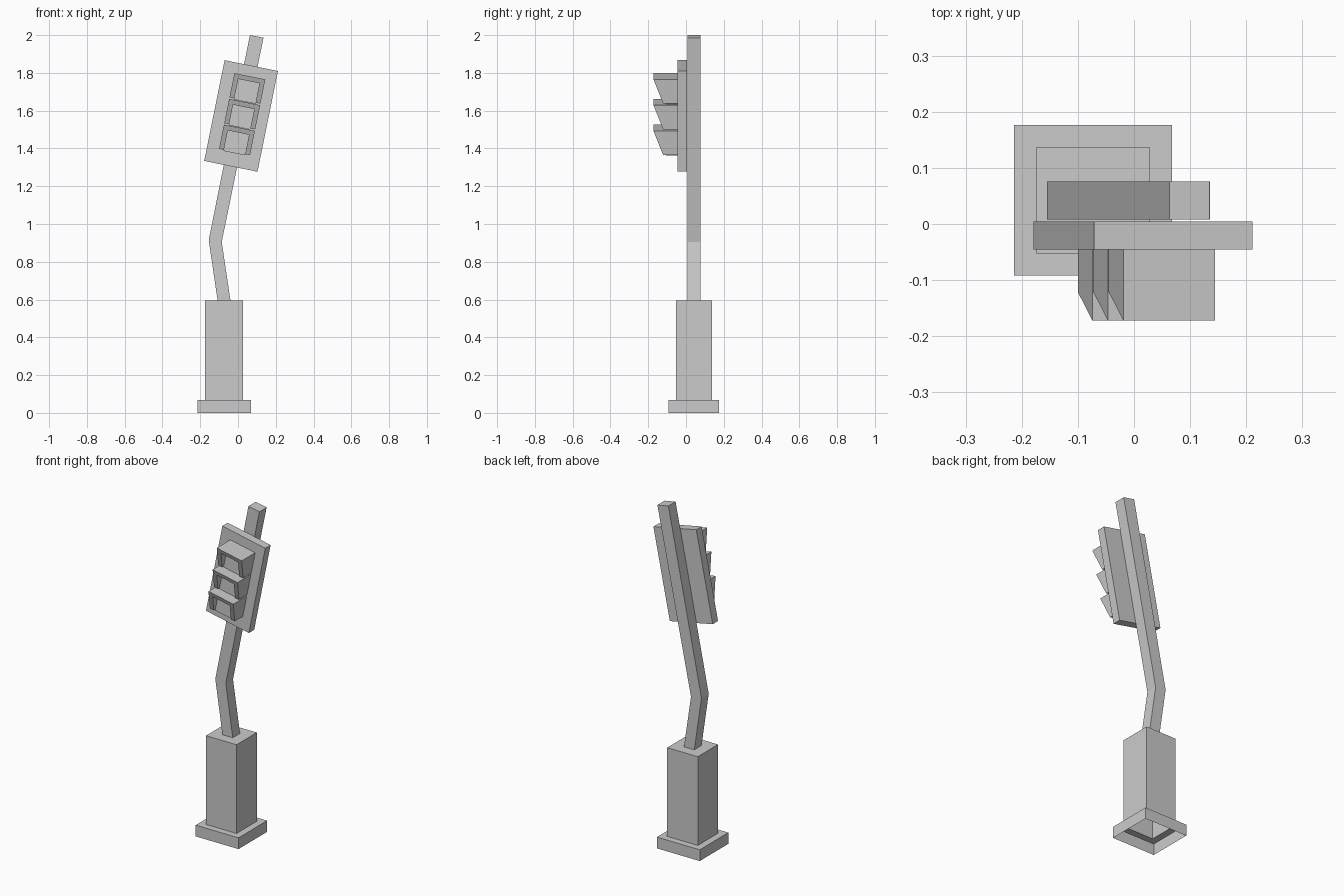
import bpy, bmesh, math

if "Cube" in bpy.data.objects:
    bpy.data.objects.remove(bpy.data.objects["Cube"])

TILT = math.radians(11.45)
C, S = math.cos(TILT), math.sin(TILT)


def finish(name, bm):
    bmesh.ops.recalc_face_normals(bm, faces=bm.faces)
    me = bpy.data.meshes.new(name)
    bm.to_mesh(me)
    bm.free()
    ob = bpy.data.objects.new(name, me)
    bpy.context.collection.objects.link(ob)
    return ob


def prism(name, pts, front, back):
    """Closed solid from an x-z outline; front is one y, or a y for each point."""
    if not isinstance(front, list):
        front = [front] * len(pts)
    bm = bmesh.new()
    f = [bm.verts.new((x, y, z)) for (x, z), y in zip(pts, front)]
    b = [bm.verts.new((x, back, z)) for x, z in pts]
    bm.faces.new(f)
    bm.faces.new(b[::-1])
    n = len(pts)
    for i in range(n):
        j = (i + 1) % n
        bm.faces.new((f[j], f[i], b[i], b[j]))
    return finish(name, bm)


def tilted(pts):
    """Signal panel coordinates to leaning x-z coordinates."""
    return [(0.0162 + u * C + v * S, 1.572 - u * S + v * C) for u, v in pts]


def rect(u0, u1, v0, v1):
    return [(u0, v0), (u1, v0), (u1, v1), (u0, v1)]


# Pedestal: stepped shell, open underneath
bm = bmesh.new()
cx, cy = -0.073, 0.042
rings = []
for hx, hy, z in [(0.141, 0.134, 0), (0.141, 0.134, 0.067),
                  (0.1005, 0.095, 0.067), (0.1005, 0.095, 0.595)]:
    rings.append([bm.verts.new((cx + sx * hx, cy + sy * hy, z))
                  for sx, sy in ((-1, -1), (1, -1), (1, 1), (-1, 1))])
for lo, hi in zip(rings, rings[1:]):
    for i in range(4):
        j = (i + 1) % 4
        bm.faces.new((lo[i], lo[j], hi[j], hi[i]))
bm.faces.new(rings[-1])
finish("pedestal", bm)

# Bent pole
prism("bent_pole", [(-0.108, 0.595), (-0.040, 0.595), (-0.086, 0.905),
                    (0.135, 1.986), (0.063, 2.0), (-0.155, 0.915)], 0.008, 0.076)

# Backing panel
prism("signal_panel", tilted(rect(-0.144, 0.144, -0.272, 0.272)), -0.0455, 0.0045)

# Three hooded lamps
W, T, H = 0.0835, 0.026, 0.131
for k in range(3):
    top = 0.215 - 0.139 * k
    u = 0.004
    # Hood: upside-down U whose front slopes back towards the bottom
    outline = [(-W, -H), (-W, 0), (W, 0), (W, -H),
               (W - T, -H), (W - T, -T), (T - W, -T), (T - W, -H)]
    fronts = [-0.172 - v * -0 + 0.051 * (-v / H) for _, v in outline]
    prism(f"lamp_hood_{k + 1}", tilted([(u + a, top + v) for a, v in outline]),
          fronts, -0.0455)
    # Lamp block inside the hood
    prism(f"lamp_{k + 1}", tilted(rect(u - W + T, u + W - T, top - 0.137, top - T)),
          -0.106, -0.0455)
